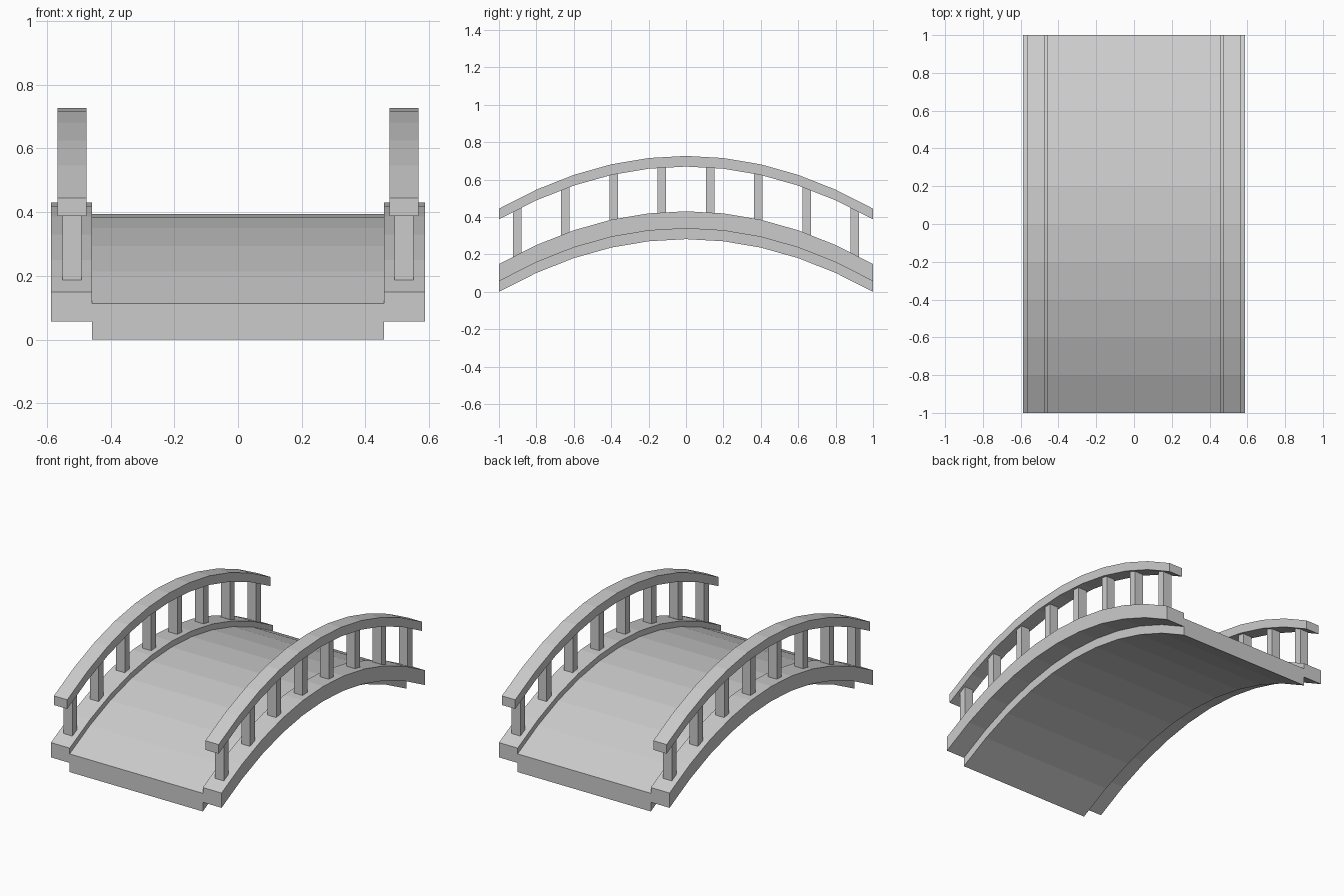
import bpy
import bmesh

cube = bpy.data.objects.get("Cube")
if cube:
    bpy.data.objects.remove(cube, do_unlink=True)

stone = bpy.data.materials.new("light_grey")
stone.use_nodes = True
GREY = (0.6, 0.6, 0.6, 1)
stone.diffuse_color = GREY
stone.node_tree.nodes["Principled BSDF"].inputs["Base Color"].default_value = GREY

RISE = 0.282
STEPS = 10


def arch(y):
    """Height of the bridge curve above its ends."""
    return RISE * (1 - y * y)


def sweep(name, x0, x1, z0, z1, ys):
    """Rectangular section swept along the arch through the stations ys."""
    bm = bmesh.new()
    rings = [[bm.verts.new((x, y, z + arch(y)))
              for x, z in ((x0, z0), (x1, z0), (x1, z1), (x0, z1))] for y in ys]
    for a, b in zip(rings, rings[1:]):
        for i in range(4):
            j = (i + 1) % 4
            bm.faces.new((a[i], a[j], b[j], b[i]))
    bm.faces.new(rings[0])
    bm.faces.new(rings[-1])
    bmesh.ops.recalc_face_normals(bm, faces=bm.faces)
    mesh = bpy.data.meshes.new(name)
    bm.to_mesh(mesh)
    bm.free()
    mesh.materials.append(stone)
    obj = bpy.data.objects.new(name, mesh)
    bpy.context.collection.objects.link(obj)
    return obj


stations = [-1 + 2 * i / STEPS for i in range(STEPS + 1)]

# Walkway
sweep("deck", -0.458, 0.458, 0, 0.113, stations)

# Curb, handrail and posts on each side
for side, s in (("left", 1), ("right", -1)):
    sweep(side + "_curb", s * 0.458, s * 0.587, 0.057, 0.149, stations)
    sweep(side + "_handrail", s * 0.475, s * 0.567, 0.388, 0.445, stations)
    for i in range(8):
        y = (i - 3.5) * 0.258
        sweep(f"{side}_post_{i + 1}", s * 0.491, s * 0.551, 0.14, 0.395,
              (y - 0.023, y + 0.023))
